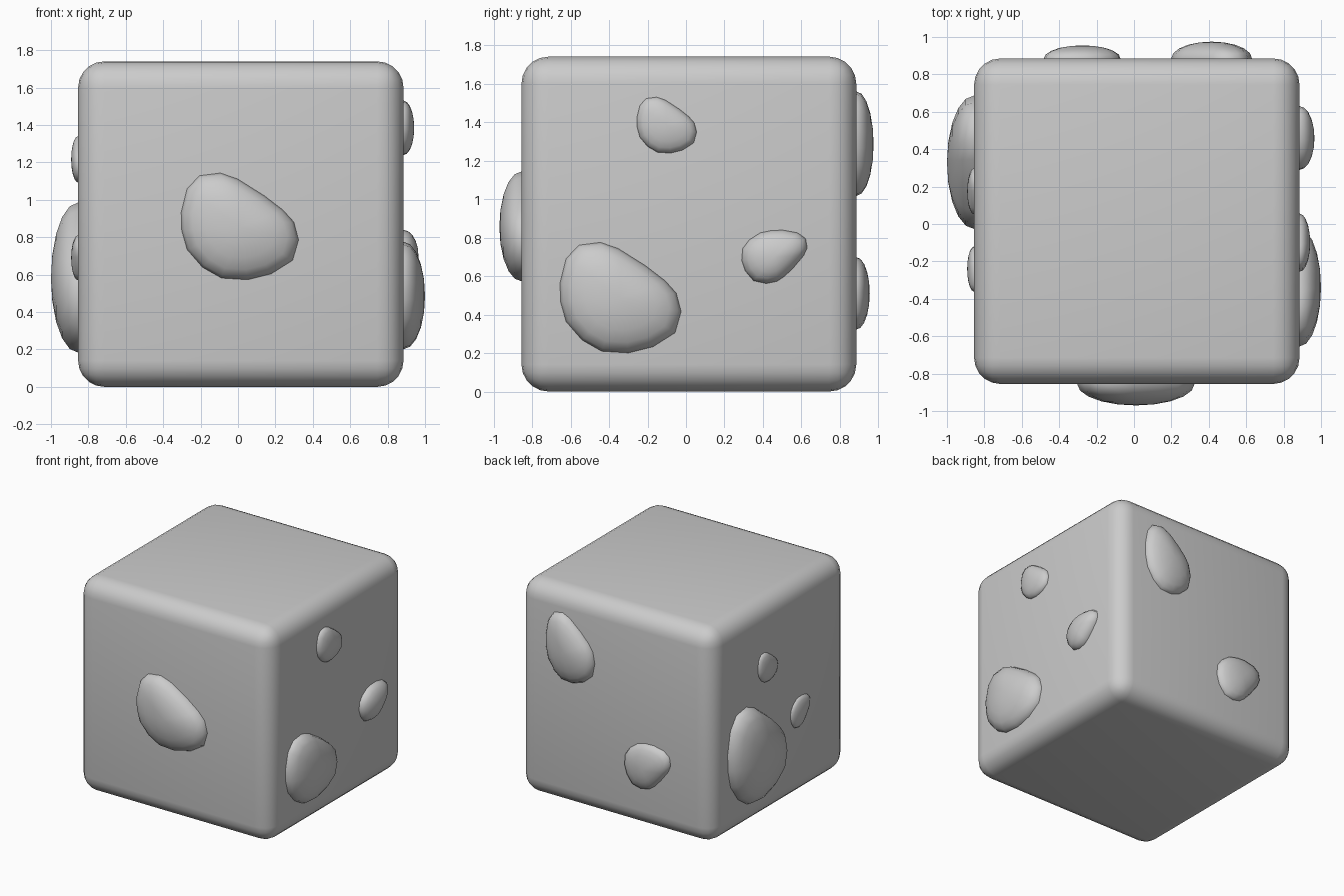
import bpy, bmesh, math
from mathutils import Vector

if "Cube" in bpy.data.objects:
    bpy.data.objects.remove(bpy.data.objects["Cube"])

C, H = 0.015, 0.87          # cube centre offset in x/y, half size

# lopsided pebble outline, normalised to -1..1
OUTLINE = [(-.99, .27), (-.89, .71), (-.68, .95), (-.33, 1), (-.04, .89), (.41, .58),
           (.73, .31), (.91, .09), (.99, -.24), (.89, -.62), (.53, -.87), (.13, -.98),
           (-.31, -.95), (-.63, -.75), (-.89, -.42), (-.98, -.07)]

# each face: point on the plane, rightward direction seen from outside, outward normal
FACES = {
    "front": (Vector((0, C - H, 0)), Vector((1, 0, 0)), Vector((0, -1, 0))),
    "right": (Vector((C + H, 0, 0)), Vector((0, 1, 0)), Vector((1, 0, 0))),
    "back": (Vector((0, C + H, 0)), Vector((-1, 0, 0)), Vector((0, 1, 0))),
    "left": (Vector((C - H, 0, 0)), Vector((0, -1, 0)), Vector((-1, 0, 0))),
}


def finish(name, bm):
    bmesh.ops.recalc_face_normals(bm, faces=bm.faces[:])
    me = bpy.data.meshes.new(name)
    bm.to_mesh(me)
    bm.free()
    ob = bpy.data.objects.new(name, me)
    bpy.context.collection.objects.link(ob)
    bpy.ops.object.select_all(action='DESELECT')
    ob.select_set(True)
    bpy.context.view_layer.objects.active = ob
    bpy.ops.object.shade_smooth_by_angle(angle=math.radians(50))
    return ob


def bump(name, face, u, z, ru, rz, depth, turned=False):
    """Flattened dome on a side face; u runs along the face's right direction."""
    origin, right, normal = FACES[face]
    centre = origin + right * u + Vector((0, 0, z))
    bm = bmesh.new()
    rings = []
    # first ring is a short skirt sunk into the block
    levels = [(1, -0.02)] + [(math.cos(a), depth * math.sin(a))
                             for a in (i * math.pi / 10 for i in range(5))]
    for s, d in levels:
        ring = []
        for a, b in OUTLINE:
            if turned:
                a, b = b, -a
            ring.append(bm.verts.new(centre + right * (a * ru * s)
                                     + Vector((0, 0, b * rz * s)) + normal * d))
        rings.append(ring)
    n = len(OUTLINE)
    for lo, hi in zip(rings, rings[1:]):
        for i in range(n):
            j = (i + 1) % n
            bm.faces.new((lo[i], lo[j], hi[j], hi[i]))
    tip = bm.verts.new(centre + normal * depth)
    for i in range(n):
        bm.faces.new((rings[-1][i], rings[-1][(i + 1) % n], tip))
    bm.faces.new(rings[0])
    return finish(name, bm)


# rounded block
bm = bmesh.new()
bmesh.ops.create_cube(bm, size=2 * H)
bmesh.ops.translate(bm, verts=bm.verts[:], vec=(C, C, H))
bmesh.ops.bevel(bm, geom=bm.edges[:], offset=0.14, segments=5, profile=0.5, affect='EDGES')
block = finish("block", bm)

# bumps on the sides
bump("front_bump", "front", 0.01, 0.855, 0.317, 0.288, 0.115)
bump("right_bump_large", "right", -0.34, 0.485, 0.318, 0.29, 0.115)
bump("right_bump_upper", "right", -0.10, 1.383, 0.157, 0.147, 0.057)
bump("right_bump_middle", "right", 0.458, 0.70, 0.172, 0.14, 0.08, True)
bump("back_bump_upper", "back", -0.415, 1.285, 0.218, 0.275, 0.09)
bump("back_bump_lower", "back", 0.275, 0.51, 0.207, 0.19, 0.07, True)
bump("left_bump_large", "left", -0.33, 0.58, 0.36, 0.405, 0.145)
bump("left_bump_upper", "left", -0.175, 1.215, 0.125, 0.125, 0.037)
bump("left_bump_small", "left", 0.24, 0.69, 0.122, 0.122, 0.037, True)
